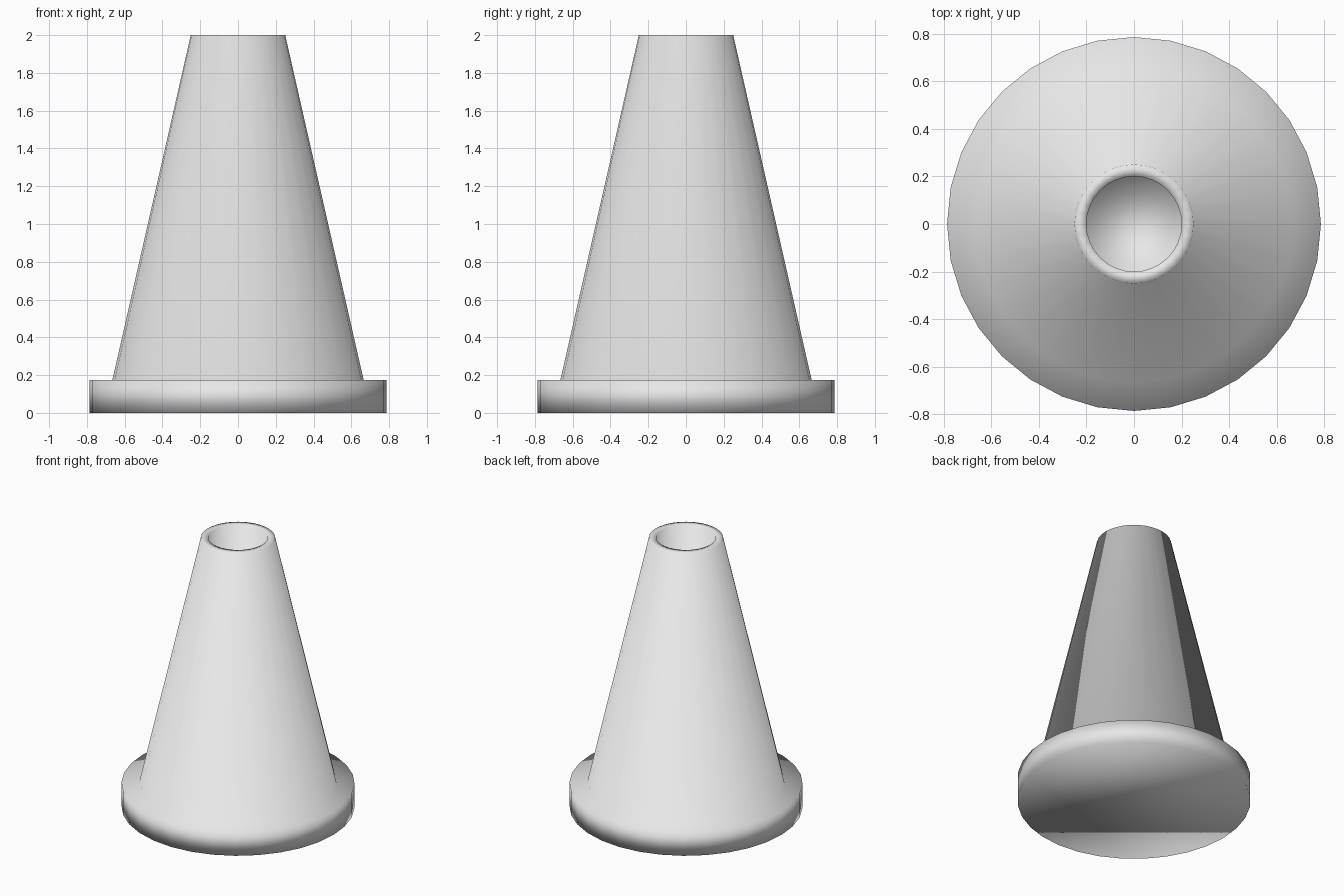
import bpy
import bmesh
from math import tau
from mathutils import Vector

cube = bpy.data.objects.get("Cube")
if cube:
    bpy.data.objects.remove(cube, do_unlink=True)

SIDES = 32


def make_material(name, color):
    mat = bpy.data.materials.new(name)
    mat.use_nodes = True
    mat.diffuse_color = color
    mat.node_tree.nodes["Principled BSDF"].inputs["Base Color"].default_value = color
    return mat


def lathe(name, profile, material):
    """Spin a (radius, height) profile around z and cap both open ends."""
    bm = bmesh.new()
    verts = [bm.verts.new((r, 0, z)) for r, z in profile]
    edges = [bm.edges.new(pair) for pair in zip(verts, verts[1:])]
    bmesh.ops.spin(bm, geom=verts + edges, cent=Vector(), axis=Vector((0, 0, 1)),
                   angle=tau, steps=SIDES)
    bmesh.ops.remove_doubles(bm, verts=bm.verts, dist=0.0001)
    rims = [e for e in bm.edges if e.is_boundary]
    bmesh.ops.holes_fill(bm, edges=rims, sides=0)
    bmesh.ops.recalc_face_normals(bm, faces=bm.faces)
    for face in bm.faces:
        face.smooth = True
    mesh = bpy.data.meshes.new(name)
    bm.to_mesh(mesh)
    bm.free()
    mesh.materials.append(material)
    obj = bpy.data.objects.new(name, mesh)
    bpy.context.collection.objects.link(obj)
    return obj


grey = make_material("light grey", (0.8, 0.8, 0.8, 1))

# Round foot, tapered body, flat rim and straight bore in one smooth skin
lathe("traffic_cone", [
    (0.785, 0.0),
    (0.785, 0.175),
    (0.665, 0.175),
    (0.25, 2.0),
    (0.20, 2.0),
    (0.20, 0.175),
], grey)
